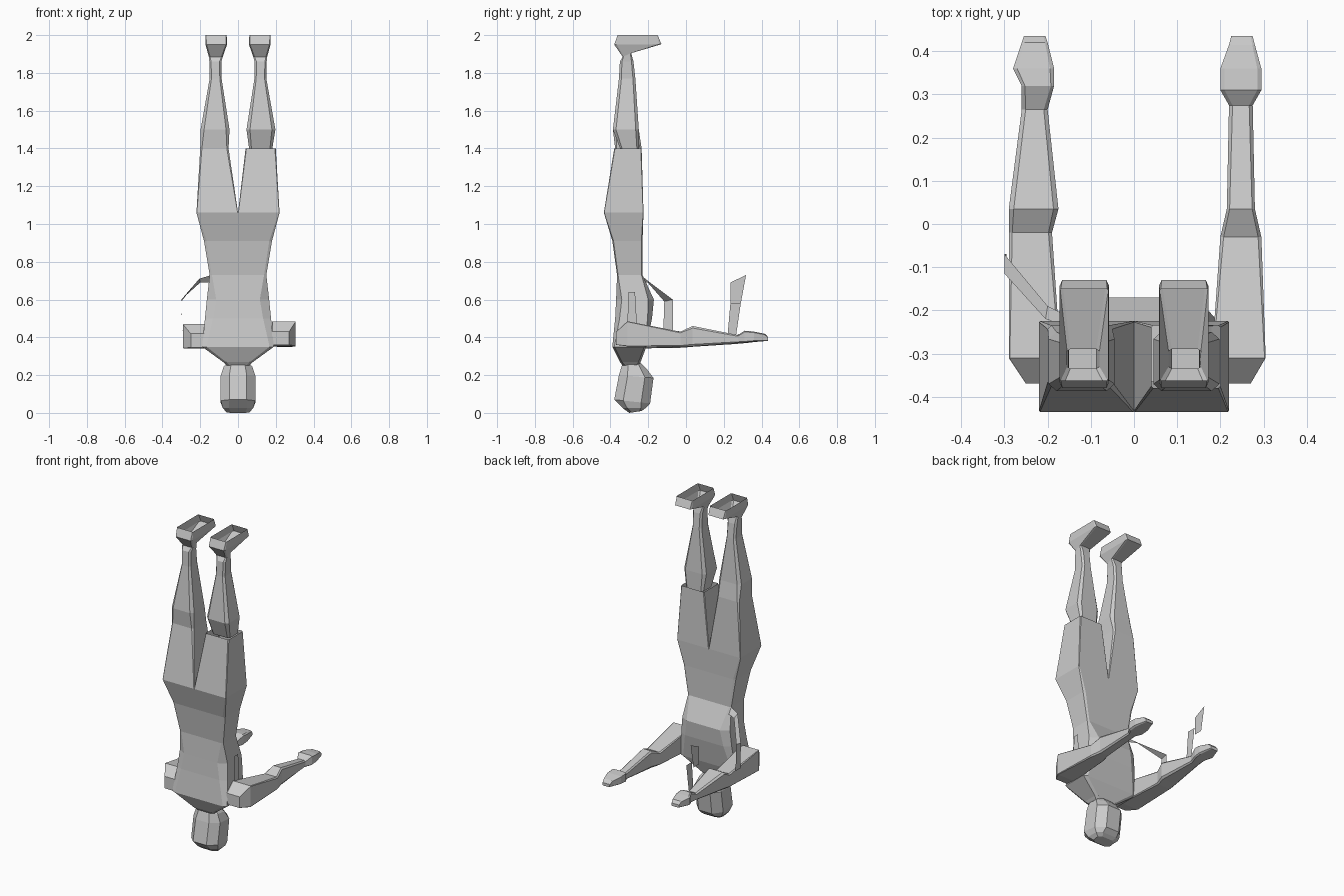
import bpy


def make(name, verts, faces):
    mesh = bpy.data.meshes.new(name)
    mesh.from_pydata(verts, [], faces)
    ob = bpy.data.objects.new(name, mesh)
    bpy.context.collection.objects.link(ob)
    return ob


def loft(name, rings, axis='z', start=True, end=True, flip=1):
    """Skin chamfered rectangles: (pos0, pos1, x0, x1, v0, v1, chamfer).
    pos0/pos1 tilt each ring between its v0 and v1 side."""
    verts = []
    for p0, p1, x0, x1, v0, v1, c in rings:
        a, b = c * (x1 - x0), c * (v1 - v0)
        pts = [(x0 + a, v0), (x1 - a, v0), (x1, v0 + b), (x1, v1 - b),
               (x1 - a, v1), (x0 + a, v1), (x0, v1 - b), (x0, v0 + b)]
        for x, v in pts:
            p = p0 + (p1 - p0) * (v - v0) / (v1 - v0)
            verts.append((x * flip, v, p) if axis == 'z' else (x * flip, p, v))
    n = len(rings)
    faces = [(8 * i + j, 8 * i + (j + 1) % 8, 8 * i + 8 + (j + 1) % 8, 8 * i + 8 + j)
             for i in range(n - 1) for j in range(8)]
    if start:
        faces.append(tuple(range(7, -1, -1)))
    if end:
        faces.append(tuple(range(8 * n - 8, 8 * n)))
    if (axis == 'y') != (flip < 0):
        faces = [f[::-1] for f in faces]
    return make(name, verts, faces)


def ribbon(name, pairs):
    verts = [p for pair in pairs for p in pair]
    return make(name, verts, [(2 * i, 2 * i + 1, 2 * i + 3, 2 * i + 2)
                              for i in range(len(pairs) - 1)])


# Upside-down torso, shoulders to hips
loft("torso", [
    (.35, .35, -.19, .19, -.39, -.21, .06),
    (.50, .50, -.175, .175, -.375, -.18, .12),
    (.60, .60, -.165, .165, -.37, -.17, .15),
    (.73, .73, -.15, .15, -.365, -.23, .04),
    (.91, .91, -.18, .18, -.39, -.23, .04),
    (1.06, 1.06, -.22, .22, -.435, -.225, .01)], end=False)

# Neck slope and head
loft("neck", [
    (.25, .25, -.06, .06, -.335, -.25, .15),
    (.27, .27, -.08, .08, -.35, -.24, .1),
    (.35, .35, -.19, .19, -.39, -.21, .06)], end=False)
loft("head", [
    (.0, .01, -.06, .06, -.30, -.235, .2),
    (.025, .025, -.08, .08, -.335, -.215, .2),
    (.07, .05, -.092, .092, -.38, -.19, .25),
    (.20, .185, -.092, .092, -.355, -.172, .25),
    (.25, .235, -.075, .075, -.34, -.21, .25),
    (.275, .27, -.05, .05, -.32, -.245, .2)])

# Legs: one flows into the calf, the other has a separate trouser opening
thigh = [(1.06, 1.06, 0, .22, -.435, -.225, .01)]
lower = [
    (1.50, 1.50, .045, .198, -.387, -.25, .12),
    (1.77, 1.77, .087, .15, -.355, -.268, .15),
    (1.86, 1.86, .088, .152, -.35, -.278, .15)]
foot = [
    (1.885, 1.905, .08, .155, -.335, -.29, .1),
    (1.95, 1.952, .058, .172, -.38, -.13, .05),
    (2.0, 2.0, .06, .172, -.362, -.15, .02)]
loft("left_leg", thigh + [(1.40, 1.40, .05, .20, -.375, -.235, .06)] + lower,
     start=False, end=False, flip=-1)
loft("right_thigh", thigh + [(1.40, 1.40, .04, .20, -.38, -.235, .03)],
     start=False, end=False)
loft("right_calf", [(1.39, 1.39, .06, .18, -.345, -.25, .1)] + lower,
     start=False, end=False)
for side, s in (("left", -1), ("right", 1)):
    loft(side + "_foot", [lower[-1]] + foot, start=False, end=False, flip=s)

# Arms reaching forward, with hands
loft("right_arm", [
    (-.37, -.37, .18, .27, .36, .43, .02),
    (-.31, -.31, .18, .305, .352, .485, .02),
    (-.03, -.03, .20, .295, .35, .43, .08),
    (.035, .035, .215, .28, .352, .46, .1),
    (.275, .275, .22, .275, .37, .412, .15),
    (.31, .31, .20, .295, .372, .435, .1),
    (.36, .36, .20, .295, .377, .43, .1),
    (.415, .415, .22, .28, .38, .418, .1),
    (.435, .435, .225, .275, .382, .40, .1)], axis='y')
loft("left_arm", [
    (-.37, -.37, .17, .25, .345, .42, .02),
    (-.31, -.31, .17, .29, .34, .47, .02),
    (-.02, -.02, .19, .29, .345, .43, .08),
    (.035, .035, .175, .29, .35, .46, .1),
    (.265, .265, .20, .26, .365, .41, .15),
    (.32, .32, .185, .26, .37, .435, .1),
    (.36, .36, .185, .28, .375, .43, .1),
    (.42, .42, .20, .26, .38, .418, .1),
    (.435, .435, .205, .255, .382, .40, .1)], axis='y', flip=-1)

# Loose cloth strips standing off the arms
ribbon("hanging_strap", [
    ((-.14, -.24, .73), (-.14, -.22, .69)),
    ((-.205, -.22, .71), (-.20, -.19, .69)),
    ((-.30, -.115, .59), (-.30, -.07, .60)),
    ((-.295, -.12, .43), (-.295, -.07, .43))])
ribbon("shoulder_strip", [((.19, -.31, .47), (.19, -.26, .47)),
                          ((.19, -.305, .64), (.19, -.27, .64))])
ribbon("wrist_strip_lower", [((-.205, .22, .41), (-.205, .265, .41)),
                             ((-.205, .235, .58), (-.205, .29, .58))])
ribbon("wrist_strip_upper", [((-.255, .235, .58), (-.255, .29, .58)),
                             ((-.255, .235, .69), (-.255, .318, .73))])
